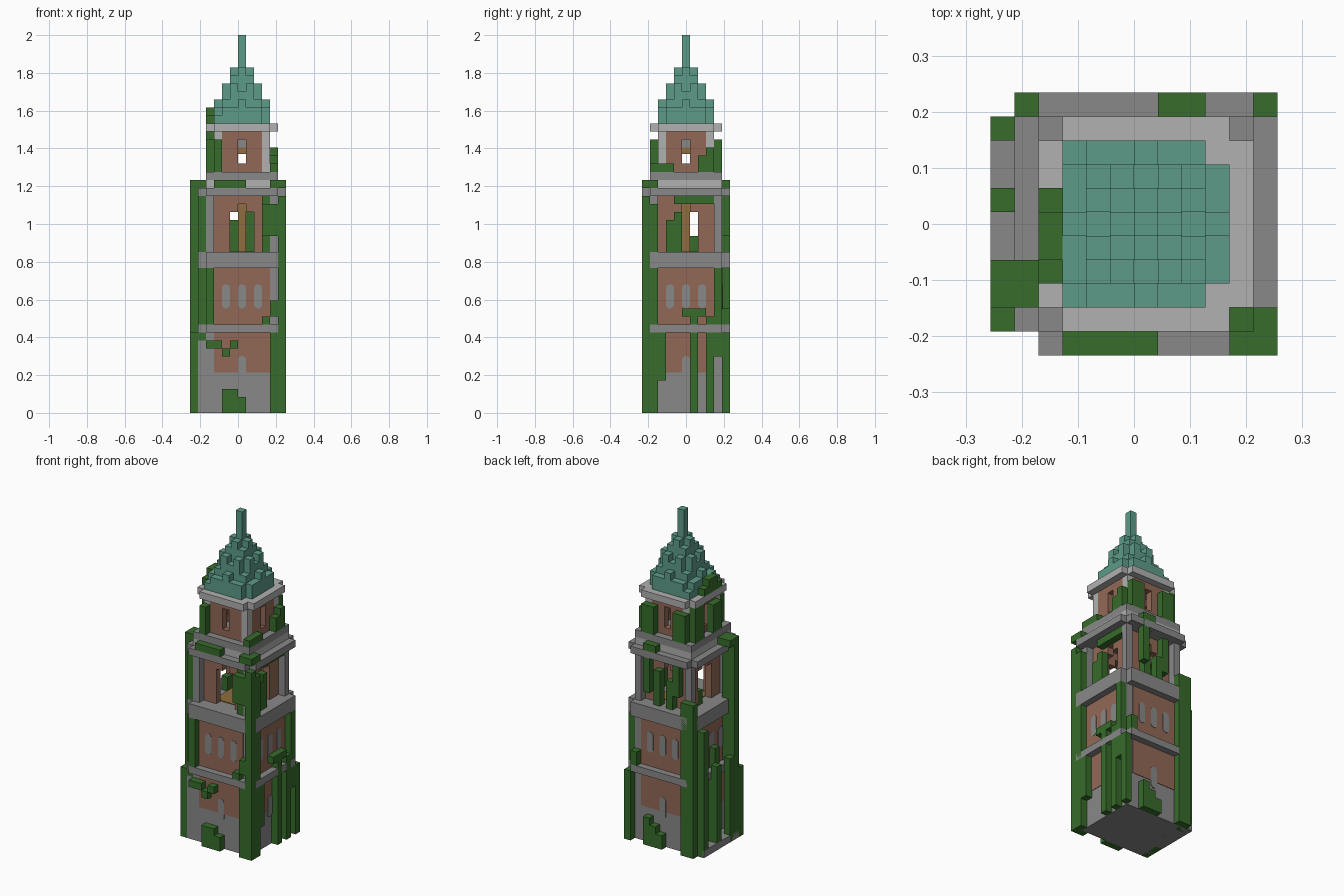
import bpy
import bmesh
import math
from mathutils import Vector

V = 2 / 47  # edge of one building block
SIDES = ("front", "right", "back", "left")

if "Cube" in bpy.data.objects:
    bpy.data.objects.remove(bpy.data.objects["Cube"], do_unlink=True)


def material(name, r, g, b):
    mat = bpy.data.materials.new(name)
    mat.diffuse_color = (r, g, b, 1)
    mat.use_nodes = True
    mat.node_tree.nodes["Principled BSDF"].inputs["Base Color"].default_value = (r, g, b, 1)
    return mat


BRICK = material("brick", .29, .14, .094)
STONE = material("grey stone", .25, .25, .25)
PALE = material("pale stone", .44, .44, .44)
COPPER = material("green copper", .108, .33, .25)
IVY = material("ivy green", .038, .15, .024)
OCHRE = material("ochre bell", .28, .155, .05)


def world(x, y, z):
    """Block units, measured from the middle of the tower."""
    return Vector(((x + .5) * V, y * V, z * V))


def on_side(side, u, d, z):
    """u runs along the wall, d points outward from the axis."""
    return {"front": (u, -d, z), "back": (u, d, z),
            "right": (d, u, z), "left": (-d, u, z)}[side]


def finish(name, bm, mat):
    bmesh.ops.recalc_face_normals(bm, faces=bm.faces)
    mesh = bpy.data.meshes.new(name)
    bm.to_mesh(mesh)
    bm.free()
    mesh.materials.append(mat)
    obj = bpy.data.objects.new(name, mesh)
    bpy.context.collection.objects.link(obj)


def add_box(bm, a, b):
    lo, hi = world(*map(min, a, b)), world(*map(max, a, b))
    verts = bmesh.ops.create_cube(bm, size=1)["verts"]
    for v in verts:
        v.co = Vector([(lo[n] + hi[n]) / 2 + v.co[n] * (hi[n] - lo[n]) for n in range(3)])


def blocks(name, mat, boxes):
    bm = bmesh.new()
    for a, b in boxes:
        add_box(bm, a, b)
    finish(name, bm, mat)


def square(r, z0, z1):
    return (-r, -r, z0), (r, r, z1)


def side_box(side, u0, u1, d0, d1, z0, z1):
    return on_side(side, u0, d0, z0), on_side(side, u1, d1, z1)


def notched_band(name, mat, r, z0, z1):
    """Square slab with its four corner blocks left out."""
    s = r - 1
    blocks(name, mat, [((-r, -s, z0), (r, s, z1)), ((-s, -r, z0), (s, -s, z1)),
                       ((-s, s, z0), (s, r, z1))])


def pillars(name, mat, c, z0, z1):
    blocks(name, mat, [((x * c - .5, y * c - .5, z0), (x * c + .5, y * c + .5, z1))
                       for x in (-1, 1) for y in (-1, 1)])


def pierced_walls(name, half, d, steps, z0, z1, sill):
    """Walls with a stepped opening; steps lists half-width and head, widest first."""
    boxes = []
    for side in SIDES:
        outer, base = half, z0
        for gap, head in steps:
            for s in (-1, 1):
                boxes.append(side_box(side, s * gap, s * outer, d - 1, d, base, z1))
            outer, base = gap, head
        boxes.append(side_box(side, -outer, outer, d - 1, d, base, z1))
        if sill > z0:
            boxes.append(side_box(side, -outer, outer, d - 1, d, z0, sill))
    blocks(name, BRICK, boxes)


def arched_plates(name, centres, z0, z1, d):
    """Thin round-ended window plates on all four walls."""
    bm = bmesh.new()
    for side in SIDES:
        for c in centres:
            outline = []
            for n in range(16):
                a = math.pi * (n + .5) / 8
                end = z1 - .5 if math.sin(a) > 0 else z0 + .5
                outline.append((c + .5 * math.cos(a), end + .5 * math.sin(a)))
            rings = [[bm.verts.new(world(*on_side(side, u, depth, z))) for u, z in outline]
                     for depth in (d, d + .12)]
            for ring in rings:
                bm.faces.new(ring)
            for n in range(16):
                m = (n + 1) % 16
                bm.faces.new((rings[0][n], rings[0][m], rings[1][m], rings[1][n]))
    finish(name, bm, STONE)


def grow(side, runs):
    """Ivy on one side: first and last column, outward layer, bottom, top."""
    blocks("ivy_" + side, IVY, [side_box(side, u0 - .5, u1 + .5, d - .5, d + .5, z0, z1)
                                for u0, u1, d, z0, z1 in runs])


# Base and middle storeys with brick fields on the stone body
blocks("base_storey", STONE, [square(4.5, 0, 10)])
blocks("middle_storey", STONE, [square(4.5, 11, 18)])
blocks("left_footing", STONE, [((-6.5, -3.5, 0), (-4.5, 4.5, 1)), ((-5.5, -4.5, 0), (-4.5, -3.5, 9))])
for label, z0, z1 in (("base", 5, 10), ("middle", 11, 18)):
    blocks(label + "_brick_fields", BRICK,
           [side_box(s, -3.5, 3.5, 4.5, 4.56, z0, z1) for s in SIDES])
arched_plates("doorway_arches", (0,), 4, 7.1, 4.5)
arched_plates("middle_windows", (-2, 0, 2), 13, 16, 4.5)

# Projecting stone courses
notched_band("lower_band", STONE, 5.5, 10, 11)
notched_band("middle_band", STONE, 5.5, 18, 20)
notched_band("belfry_band", STONE, 5.5, 27, 28)
blocks("upper_step", PALE, [square(4.5, 28, 29)])
blocks("upper_band", STONE, [square(4.5, 29, 30)])
notched_band("cornice", PALE, 4.5, 35, 36)

# Open belfry and the bell chamber above it
pierced_walls("belfry_walls", 3.5, 3.5, [(1.5, 25), (.5, 26)], 20, 27, 20)
pillars("belfry_pillars", STONE, 4, 20, 27)
pierced_walls("upper_walls", 2.5, 3.5, [(.5, 34)], 30, 35, 31)
pillars("upper_pillars", PALE, 3, 30, 35)
blocks("belfry_post", OCHRE, [square(.5, 20, 26)])
blocks("belfry_floor", OCHRE, [square(2.5, 20, 20.1)])
blocks("small_bell", OCHRE, [square(.5, 32.2, 33)])
blocks("bell_beam", STONE, [square(.5, 33, 35)])

# Stepped copper roof with a thin spire
roof = [square(.5, 36, 47)]
for i in range(-3, 4):
    for j in range(-3, 4):
        far, near = max(abs(i), abs(j)), min(abs(i), abs(j))
        height = 9 - 2 * far - near // 2
        if (i + j) % 2 == 0:
            height -= 1
        if far > 0 and not (i == 3 and near == 3):
            roof.append(((i - .5, j - .5, 36), (i + .5, j + .5, 36 + height)))
blocks("roof", COPPER, roof)

# Ivy climbing each side
grow("front", [
    (5, 5, 5, 0, 27), (4, 5, 5, 28, 29), (4, 4, 5, 0, 10), (4, 4, 5, 12, 14),
    (3, 4, 5, 22, 26), (3, 3, 4, 20, 27), (3, 3, 5, 11, 12),
    (-2, -1, 5, 0, 3), (0, 0, 5, 0, 2), (-4, -3, 5, 8, 9), (-2, -2, 5, 7, 8),
    (-1, -1, 5, 8, 9), (-3, 0, 5, 28, 29),
    (-4, -4, 5, 11, 18), (-3, -3, 4, 30, 34),
])
grow("right", [
    (-4, -4, 5, 0, 18), (-4, -4, 5, 20, 26), (-3, -3, 5, 4, 10), (1, 1, 5, 0, 13),
    (0, 2, 5, 12, 13), (3, 3, 5, 0, 12), (4, 4, 5, 7, 10), (4, 4, 5, 11, 18),
    (-2, -2, 4, 20, 24), (-1, -1, 4, 20, 25), (-1, 3, 4, 26, 27),
    (-4, -4, 5, 28, 29), (-4, -2, 4, 30, 31), (3, 3, 4, 30, 33), (2, 2, 4, 30, 32),
])
grow("back", [
    (5, 5, 5, 0, 10), (4, 4, 5, 11, 13), (-5, -4, 5, 0, 22),
    (1, 1, 5, 0, 3), (0, 0, 5, 0, 2), (2, 2, 5, 0, 4), (1, 1, 5, 27, 29),
    (2, 2, 5, 22, 29), (1, 1, 4, 20, 25), (-1, -1, 4, 20, 24), (-2, -2, 4, 22, 27),
    (2, 3, 4, 30, 34), (-3, -2, 4, 30, 34),
])
grow("left", [
    (-3, -3, 6, 0, 29), (-2, -2, 6, 0, 12), (-3, -2, 5, 28, 29), (-4, -4, 6, 0, 10),
    (-4, -4, 5, 9, 10), (-4, -3, 5, 11, 18), (-4, -3, 5, 20, 27), (1, 1, 6, 0, 12),
    (1, 1, 5, 0, 10), (4, 4, 6, 0, 18), (4, 4, 5, 0, 18), (0, 0, 5, 11, 14),
    (1, 1, 3, 20, 22), (-2, -1, 4, 30, 34), (2, 3, 4, 30, 35), (-2, 1, 4, 36, 37),
    (-1, 0, 4, 37, 38), (-2, -2, 6, 28, 29),
])
